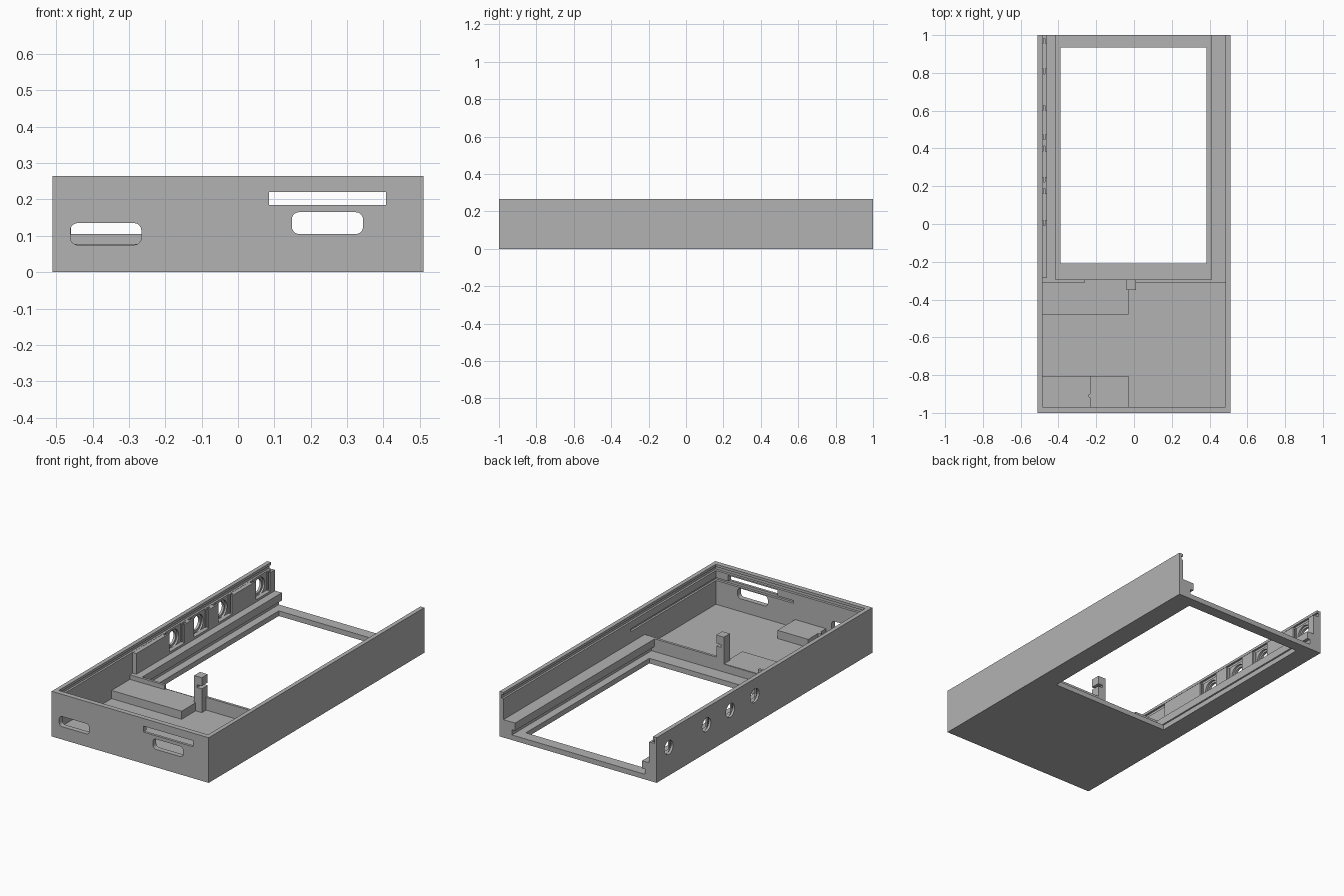
import bpy, bmesh, math
from mathutils import Matrix

if "Cube" in bpy.data.objects:
    bpy.data.objects.remove(bpy.data.objects["Cube"])

grey = bpy.data.materials.new("plain grey")
grey.diffuse_color = (0.45, 0.45, 0.45, 1)
grey.use_nodes = True
grey.node_tree.nodes["Principled BSDF"].inputs["Base Color"].default_value = grey.diffuse_color


def finish(name, bm):
    me = bpy.data.meshes.new(name)
    bm.to_mesh(me)
    bm.free()
    ob = bpy.data.objects.new(name, me)
    bpy.context.collection.objects.link(ob)
    me.materials.append(grey)
    return ob


def box(name, x0, x1, y0, y1, z0, z1, round_y=0):
    """Box from its limits; round_y rounds the edges that run along y."""
    bm = bmesh.new()
    bmesh.ops.create_cube(bm, size=1)
    for v in bm.verts:
        v.co = ((x0, x1)[v.co.x > 0], (y0, y1)[v.co.y > 0], (z0, z1)[v.co.z > 0])
    if round_y:
        edges = [e for e in bm.edges if abs(e.verts[0].co.y - e.verts[1].co.y) > 1e-4]
        bmesh.ops.bevel(bm, geom=edges, offset=round_y, segments=5, profile=0.5, affect='EDGES')
    return finish(name, bm)


def drum(name, x0, x1, y, z, r):
    """Cylinder running along x."""
    bm = bmesh.new()
    m = Matrix.Translation(((x0 + x1) / 2, y, z)) @ Matrix.Rotation(math.pi / 2, 4, 'Y')
    bmesh.ops.create_cone(bm, cap_ends=True, segments=40, radius1=r, radius2=r,
                          depth=x1 - x0, matrix=m)
    return finish(name, bm)


def cut(target, cutters):
    for c in cutters:
        mod = target.modifiers.new("cut", 'BOOLEAN')
        mod.operation, mod.solver, mod.object = 'DIFFERENCE', 'EXACT', c
        bpy.context.view_layer.objects.active = target
        bpy.ops.object.modifier_apply(modifier=mod.name)
        bpy.data.objects.remove(c)


def board_slot():
    return box("board_slot", -0.02, 0.497, -0.985, -0.18, 0.17, 0.186)


BUTTONS = [0.888, 0.538, 0.318, 0.09]
BUTTON_Z = 0.165

# Case shell: open at the top and the back
case = box("case", -0.51, 0.51, -1, 1, 0, 0.265)
cut(case, [
    box("cavity", -0.485, 0.485, -0.97, 1.1, 0.105, 0.3),
    box("front_bay", -0.485, 0.485, -0.97, -0.31, 0.03, 0.2),
    box("screen_seat", -0.415, 0.41, -0.295, 1.1, 0.03, 0.2),
    box("screen_slot", -0.435, 0.43, -0.295, 1.1, 0.03, 0.06),
    box("window", -0.39, 0.385, -0.21, 0.935, -0.1, 0.2),
    box("divider_gap", -0.26, -0.035, -0.33, -0.28, 0.075, 0.2),
    box("lid_groove", -0.497, 0.497, -0.985, 1.1, 0.228, 0.25),
    board_slot(),
    box("card_slot", 0.085, 0.407, -1.1, -0.9, 0.185, 0.22),
    box("right_port", 0.148, 0.344, -1.1, -0.9, 0.105, 0.165, 0.02),
    box("left_port", -0.461, -0.266, -1.1, -0.9, 0.075, 0.135, 0.02),
])
# Button holes with a wider recess on the inner face
for y in BUTTONS:
    cut(case, [drum("hole", -0.6, -0.45, y, BUTTON_Z, 0.04),
               drum("recess", -0.496, -0.45, y, BUTTON_Z, 0.052)])

# Slotted post that holds the board
post = box("board_post", -0.04, 0.01, -0.35, -0.295, 0.028, 0.235)
cut(post, [board_slot()])

# Raised supports in the front bay
box("wide_support", -0.486, -0.03, -0.48, -0.297, 0.028, 0.078)
box("port_floor", -0.486, -0.23, -0.971, -0.805, 0.028, 0.045)
support = box("port_support", -0.23, -0.03, -0.971, -0.805, 0.028, 0.078)
bm = bmesh.new()
bmesh.ops.create_cone(bm, cap_ends=True, segments=24, radius1=0.012, radius2=0.012,
                      depth=0.05, matrix=Matrix.Translation((-0.23, -0.91, 0.053)))
finish("port_peg", bm)

# Guide panels between the buttons, slit to take a strip
box("guide_ledge", -0.486, -0.46, -0.285, 1, 0.104, 0.118)
panels = [(-0.285, 0.02), (0.16, 0.25), (0.385, 0.475), (0.6, 0.823), (0.955, 1)]
for i, (y0, y1) in enumerate(panels):
    p = box("guide_panel_%d" % (i + 1), -0.486, -0.46, y0, y1, 0.117, 0.227)
    slits = []
    if i > 0:
        slits.append(box("slit", -0.48, -0.47, y0 - 0.02, y0 + 0.028, 0.118, 0.3))
    if i < len(panels) - 1:
        slits.append(box("slit", -0.48, -0.47, y1 - 0.028, y1 + 0.02, 0.118, 0.3))
    cut(p, slits)

# Crisp edges, smooth curves
for ob in bpy.context.scene.objects:
    ob.select_set(True)
bpy.context.view_layer.objects.active = case
bpy.ops.object.shade_smooth_by_angle(angle=math.radians(30))
